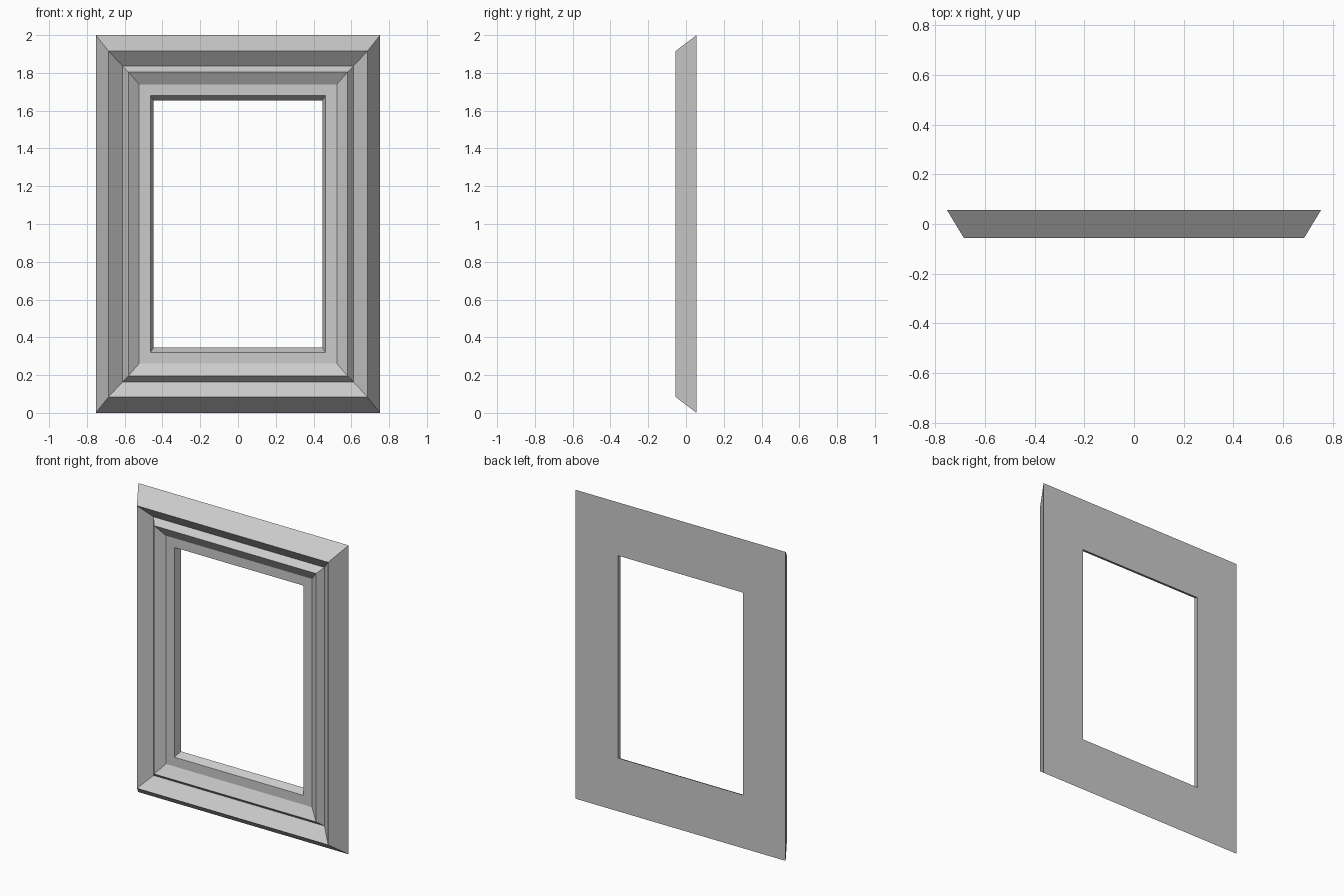
import bpy
import bmesh

cube = bpy.data.objects.get("Cube")
if cube:
    bpy.data.objects.remove(cube, do_unlink=True)

# Plain grey finish
grey = bpy.data.materials.new("light_grey")
grey.use_nodes = True
colour = (0.6, 0.6, 0.6, 1.0)
grey.diffuse_color = colour
grey.node_tree.nodes["Principled BSDF"].inputs["Base Color"].default_value = colour

# Moulding profile: half width, half height, depth (outer back edge to inner back edge)
PROFILE = [
    (0.753, 1.0, 0.056),      # outer back edge
    (0.685, 0.915, -0.056),   # front ridge
    (0.612, 0.837, 0.01),     # groove
    (0.58, 0.804, -0.03),     # inner ridge
    (0.523, 0.739, 0.01),     # start of flat border
    (0.463, 0.679, 0.01),     # lip of opening
    (0.447, 0.655, 0.056),    # opening at the back
]
CORNERS = [(-1, -1), (1, -1), (1, 1), (-1, 1)]

# Sweep the profile round the rectangle with mitred corners
bm = bmesh.new()
rings = [[bm.verts.new((sx * w, y, 1 + sz * h)) for sx, sz in CORNERS]
         for w, h, y in PROFILE]
for i, ring in enumerate(rings):
    following = rings[(i + 1) % len(rings)]
    for a in range(4):
        b = (a + 1) % 4
        bm.faces.new((ring[a], ring[b], following[b], following[a]))
bmesh.ops.recalc_face_normals(bm, faces=bm.faces)

mesh = bpy.data.meshes.new("picture_frame")
bm.to_mesh(mesh)
bm.free()
mesh.materials.append(grey)
frame = bpy.data.objects.new("picture_frame", mesh)
bpy.context.collection.objects.link(frame)
